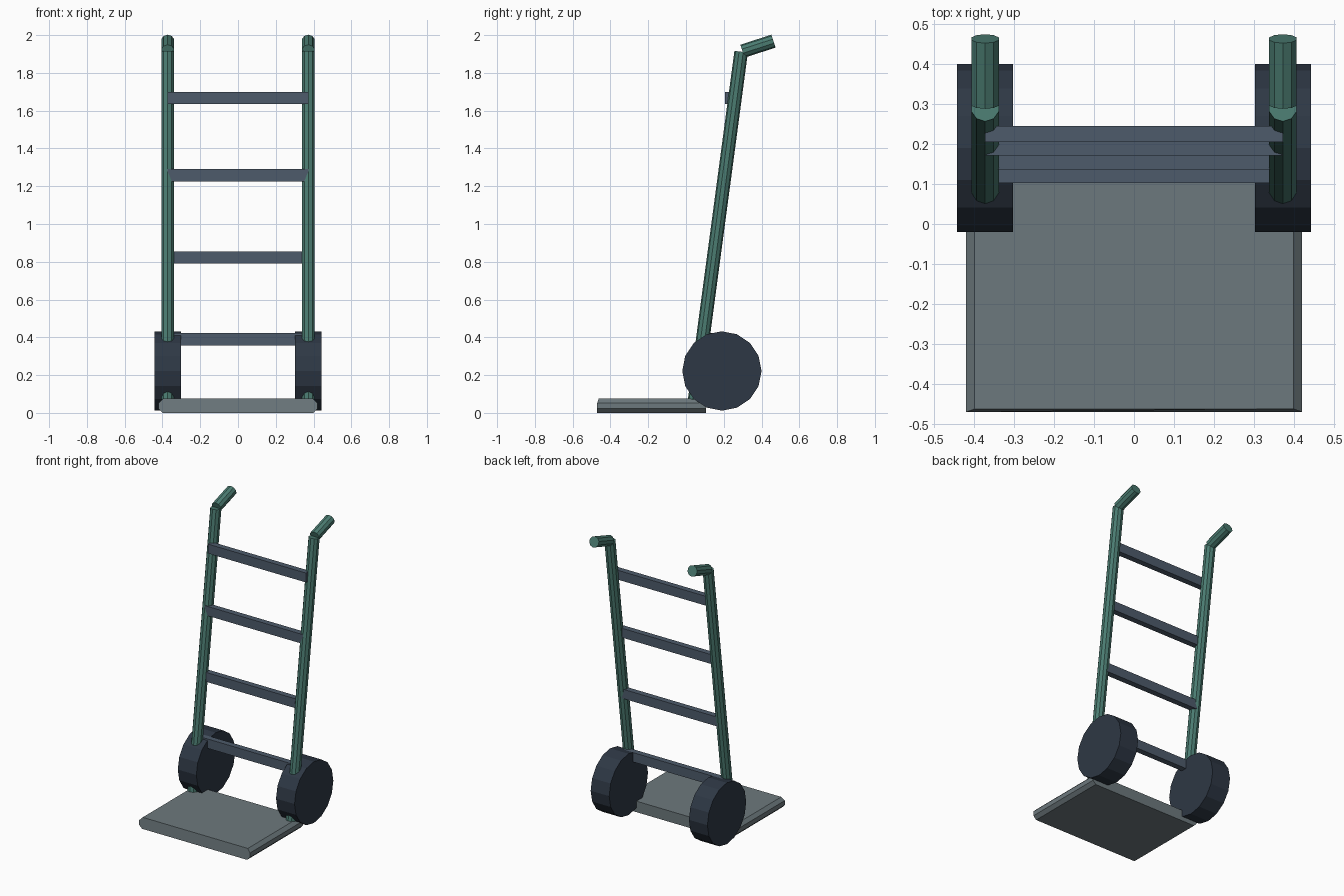
import bpy
import bmesh
from mathutils import Vector

cube = bpy.data.objects.get("Cube")
if cube:
    bpy.data.objects.remove(cube, do_unlink=True)


def material(name, rgb):
    mat = bpy.data.materials.new(name)
    mat.use_nodes = True
    color = (*rgb, 1)
    mat.diffuse_color = color
    mat.node_tree.nodes["Principled BSDF"].inputs["Base Color"].default_value = color
    return mat


GREEN = material("green tube", (0.07, 0.2, 0.165))
SLATE = material("slate bar", (0.075, 0.105, 0.147))
GREY = material("grey plate", (0.152, 0.19, 0.205))
RUBBER = material("dark rubber", (0.027, 0.039, 0.059))


def finish(obj, name, mat):
    obj.name = name
    obj.data.name = name
    obj.data.materials.append(mat)
    return obj


def tube(name, start, end, radius, sides, mat):
    """Flat-sided cylinder between two points."""
    start, end = Vector(start), Vector(end)
    axis = end - start
    bpy.ops.mesh.primitive_cylinder_add(
        vertices=sides, radius=radius, depth=axis.length, location=(start + end) / 2,
        rotation=axis.to_track_quat("Z", "Y").to_euler())
    return finish(bpy.context.object, name, mat)


def box(name, center, size, mat):
    bpy.ops.mesh.primitive_cube_add(size=1, location=center)
    obj = bpy.context.object
    obj.scale = size
    return finish(obj, name, mat)


# Rails, handles and wheels on both sides
RAIL_X = 0.372
for side, s in (("left", 1), ("right", -1)):
    x = s * RAIL_X
    tube(side + "_rail", (x, 0.046, 0.07), (x, 0.292, 1.912), 0.036, 10, GREEN)
    tube(side + "_handle", (x, 0.299, 1.915), (x, 0.463, 1.968), 0.036, 10, GREEN)
    tube(side + "_wheel", (x - 0.07, 0.19, 0.222), (x + 0.07, 0.19, 0.222), 0.21, 16, RUBBER)

# Crossbars stepping up the rails
for i, z in enumerate((0.39, 0.823, 1.258, 1.666)):
    box(f"crossbar_{i + 1}", (0, 0.122 + 0.0345 * i, z), (2 * RAIL_X, 0.04, 0.064), SLATE)

# Toe plate: chamfered section swept front to back, front face leaning slightly
HALF_W, TOP, CUT = 0.42, 0.075, 0.022
FRONT, BACK = -0.47, 0.105
half = [(HALF_W - CUT, 0), (HALF_W, CUT), (HALF_W, TOP - CUT), (HALF_W - CUT, TOP)]
section = half + [(-x, z) for x, z in reversed(half)]
bm = bmesh.new()
front = [bm.verts.new((x, FRONT + (0.008 if z == TOP else 0), z)) for x, z in section]
back = [bm.verts.new((x, BACK, z)) for x, z in section]
bm.faces.new(front)
bm.faces.new(back)
for i in range(len(section)):
    j = (i + 1) % len(section)
    bm.faces.new((front[i], front[j], back[j], back[i]))
bmesh.ops.recalc_face_normals(bm, faces=bm.faces)
mesh = bpy.data.meshes.new("toe_plate")
bm.to_mesh(mesh)
bm.free()
plate = bpy.data.objects.new("toe_plate", mesh)
bpy.context.collection.objects.link(plate)
finish(plate, "toe_plate", GREY)
